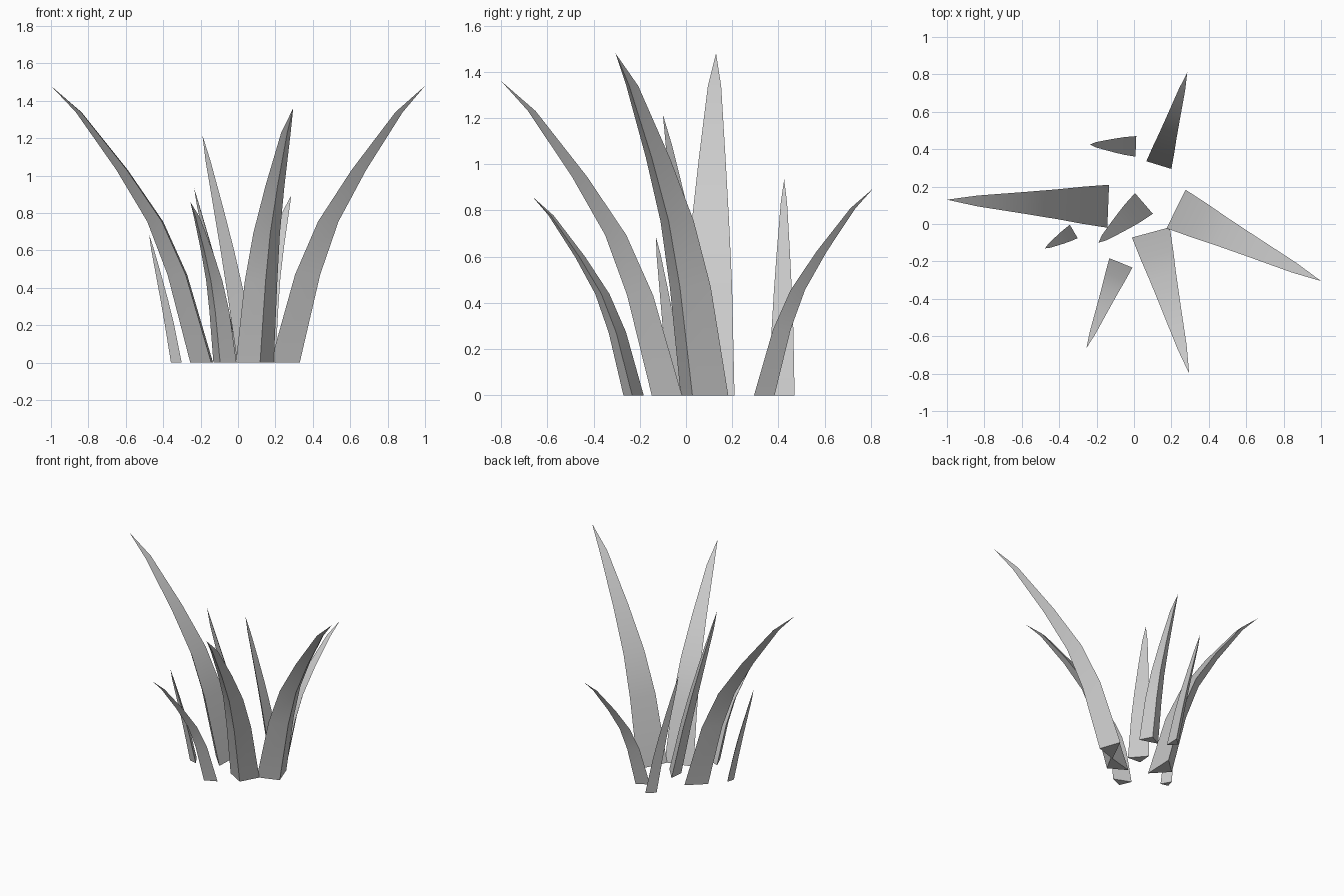
import bpy
import bmesh
from math import radians
from mathutils import Vector

cube = bpy.data.objects.get("Cube")
if cube:
    bpy.data.objects.remove(cube, do_unlink=True)

grey = bpy.data.materials.new("plain grey")
grey.use_nodes = True
colour = (0.6, 0.6, 0.6, 1)
grey.diffuse_color = colour
grey.node_tree.nodes["Principled BSDF"].inputs["Base Color"].default_value = colour

# Bend profiles: (height fraction, reach fraction) of each section
ARCHED = [(0, 0), (0.318, 0.16), (0.51, 0.308), (0.696, 0.526), (0.905, 0.812)]
UPRIGHT = [(0, 0), (0.3, 0.25), (0.49, 0.436), (0.68, 0.64), (0.89, 0.875)]
TAPER = [1, 0.86, 0.7, 0.5, 0.25]


def blade(name, root, tip, width, bend):
    """Tapering three-sided blade: flat inner face, ridge on the outside."""
    height = tip[2]
    reach = Vector((tip[0] - root[0], tip[1] - root[1], 0))
    out = reach.normalized()
    side = Vector((-out.y, out.x, 0))
    bm = bmesh.new()
    rings = []
    for (up, along), taper in zip(bend, TAPER):
        centre = Vector((*root, up * height)) + reach * along
        half = side * width * taper / 2
        ridge = centre + out * width * taper * 0.51
        rings.append([bm.verts.new(p) for p in (centre - half, ridge, centre + half)])
    for low, high in zip(rings, rings[1:]):
        for i in range(3):
            j = (i + 1) % 3
            bm.faces.new((low[i], low[j], high[j], high[i]))
    point = bm.verts.new(tip)
    for i in range(3):
        bm.faces.new((rings[-1][i], rings[-1][(i + 1) % 3], point))
    bm.faces.new(rings[0][::-1])
    bmesh.ops.recalc_face_normals(bm, faces=bm.faces)
    mesh = bpy.data.meshes.new(name)
    bm.to_mesh(mesh)
    bm.free()
    mesh.materials.append(grey)
    obj = bpy.data.objects.new(name, mesh)
    bpy.context.collection.objects.link(obj)
    bpy.ops.object.select_all(action="DESELECT")
    obj.select_set(True)
    bpy.context.view_layer.objects.active = obj
    bpy.ops.object.shade_smooth_by_angle(angle=radians(30))


# Wide arching blades
blade("tall_left_blade", (0.225, 0.08), (1, -0.305, 1.48), 0.23, ARCHED)
blade("tall_right_blade", (-0.138, 0.095), (-1, 0.13, 1.48), 0.23, ARCHED)
blade("tall_front_blade", (0.09, -0.045), (0.295, -0.8, 1.36), 0.21, ARCHED)
blade("short_front_blade", (-0.07, -0.208), (-0.255, -0.665, 0.86), 0.133, ARCHED)
blade("short_back_blade", (0.133, 0.315), (0.285, 0.81, 0.895), 0.14, ARCHED)

# Narrow upright blades
blade("upright_centre_blade", (0.053, 0.11), (-0.19, -0.1, 1.215), 0.146, UPRIGHT)
blade("upright_back_blade", (0.01, 0.415), (-0.235, 0.425, 0.935), 0.11, UPRIGHT)
blade("upright_right_blade", (-0.322, -0.04), (-0.475, -0.13, 0.685), 0.083, UPRIGHT)
